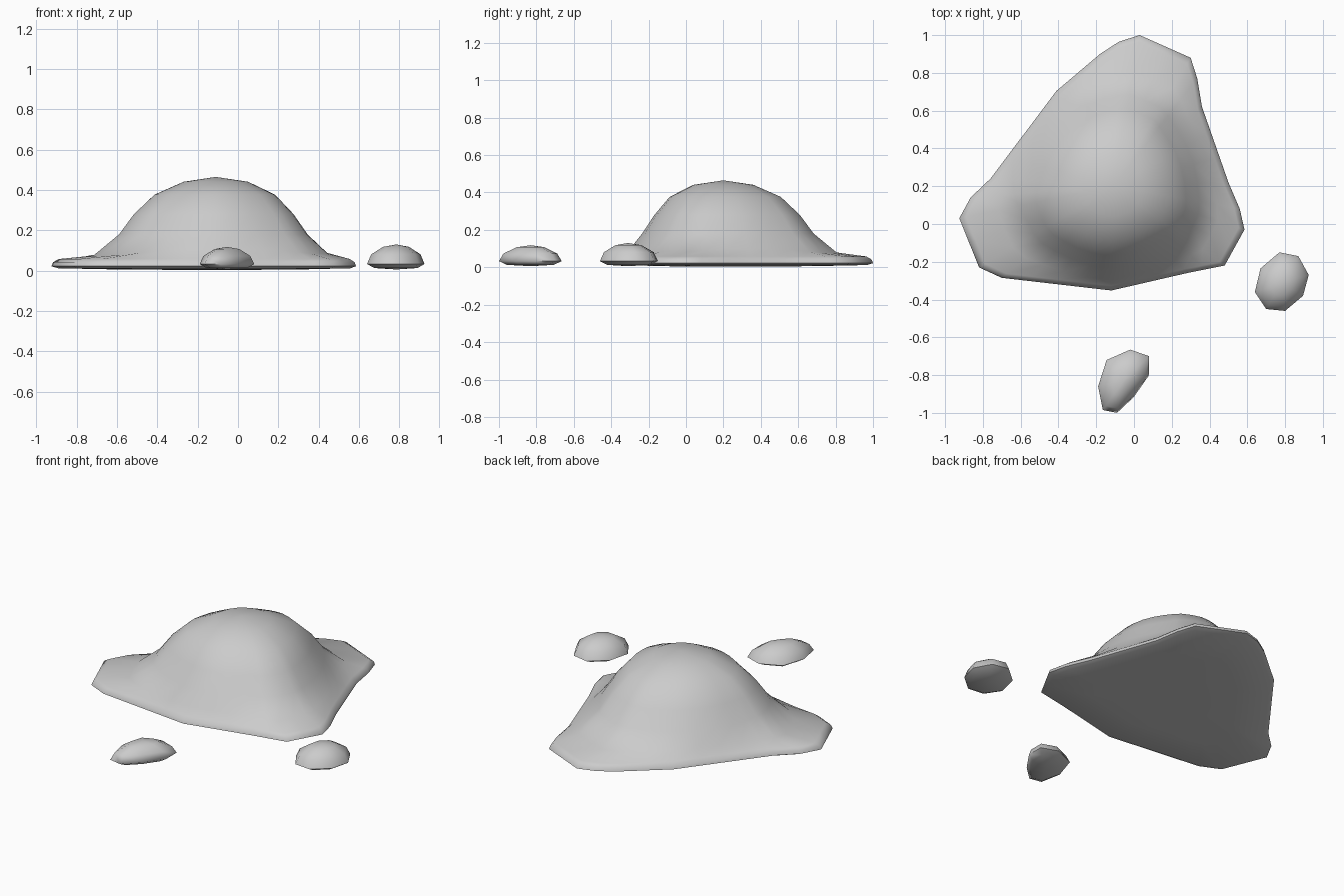
import bpy, bmesh, math
from mathutils import Vector

if "Cube" in bpy.data.objects:
    bpy.data.objects.remove(bpy.data.objects["Cube"])


def loft(name, rings, bottom, top, angle):
    """Skin a stack of closed rings and cap both ends with a fan."""
    bm = bmesh.new()
    loops = [[bm.verts.new(p) for p in ring] for ring in rings]
    n = len(loops[0])
    for a, b in zip(loops, loops[1:]):
        for i in range(n):
            j = (i + 1) % n
            bm.faces.new((a[i], a[j], b[j], b[i]))
    for loop, tip in ((loops[0], bottom), (loops[-1], top)):
        v = bm.verts.new(tip)
        for i in range(n):
            bm.faces.new((loop[i], loop[(i + 1) % n], v))
    bmesh.ops.recalc_face_normals(bm, faces=bm.faces)
    me = bpy.data.meshes.new(name)
    bm.to_mesh(me)
    bm.free()
    ob = bpy.data.objects.new(name, me)
    bpy.context.collection.objects.link(ob)
    bpy.ops.object.select_all(action='DESELECT')
    ob.select_set(True)
    bpy.context.view_layer.objects.active = ob
    bpy.ops.object.shade_smooth_by_angle(angle=math.radians(angle))


def subdivide(points, step):
    out = []
    for i, p in enumerate(points):
        a, b = Vector(p), Vector(points[(i + 1) % len(points)])
        n = max(1, math.ceil((b - a).length / step))
        out += [a.lerp(b, k / n) for k in range(n)]
    return out


# Puddle with a central dome flaring into three lobes
outline = subdivide([
    (.03, 1), (-.08, .965), (-.18, .9), (-.41, .705), (-.76, .24), (-.865, .14),
    (-.925, .03), (-.82, -.23), (-.7, -.285), (-.12, -.352), (.28, -.26),
    (.48, -.22), (.585, -.03), (.56, .08), (.5, .22), (.36, .62), (.335, .77),
    (.3, .88)], .17)
c = Vector((-.11, .2))


def puddle_ring(f):
    ring = []
    for p in outline:
        d = p - c
        R = d.length
        t = min(1, max(0, (R - .53) / .28))      # 0 between lobes, 1 in a lobe
        r, z = f(R, t)
        q = c + d * (r / R)
        ring.append((q.x, q.y, z))
    return ring


loft("slime_puddle", [puddle_ring(f) for f in (
    lambda R, t: (R * .6, .006),
    lambda R, t: (R * .96, .012),
    lambda R, t: (R, .022),
    lambda R, t: (R * .99, .042),
    lambda R, t: (R * .955, .058),
    lambda R, t: (min(R * .9, .49 + .13 * t), .105 - .03 * t),
    lambda R, t: (.43 + .06 * t, .18),
    lambda R, t: (.365 + .05 * t, .28),
    lambda R, t: (.285 + .025 * t, .377),
    lambda R, t: (.16, .441),
)], (c.x, c.y, .003), (c.x, c.y, .465), 60)


# Small separate droplets
def droplet(name, points, center, height):
    m = Vector(center)
    rings = [[(*(m + (Vector(p) - m) * s), z) for p in points]
             for s, z in ((.75, .013), (1, .033), (.86, .62 * height), (.45, .91 * height))]
    loft(name, rings, (*m, .006), (*m, height), 75)


droplet("right_droplet", [
    (.77, -.15), (.87, -.17), (.925, -.27), (.895, -.38), (.8, -.46),
    (.7, -.45), (.64, -.36), (.67, -.235)], (.785, -.31), .13)
droplet("front_droplet", [
    (-.02, -.665), (.08, -.7), (.08, -.8), (0, -.915), (-.09, -1),
    (-.165, -.985), (-.19, -.86), (-.145, -.72)], (-.055, -.83), .118)
